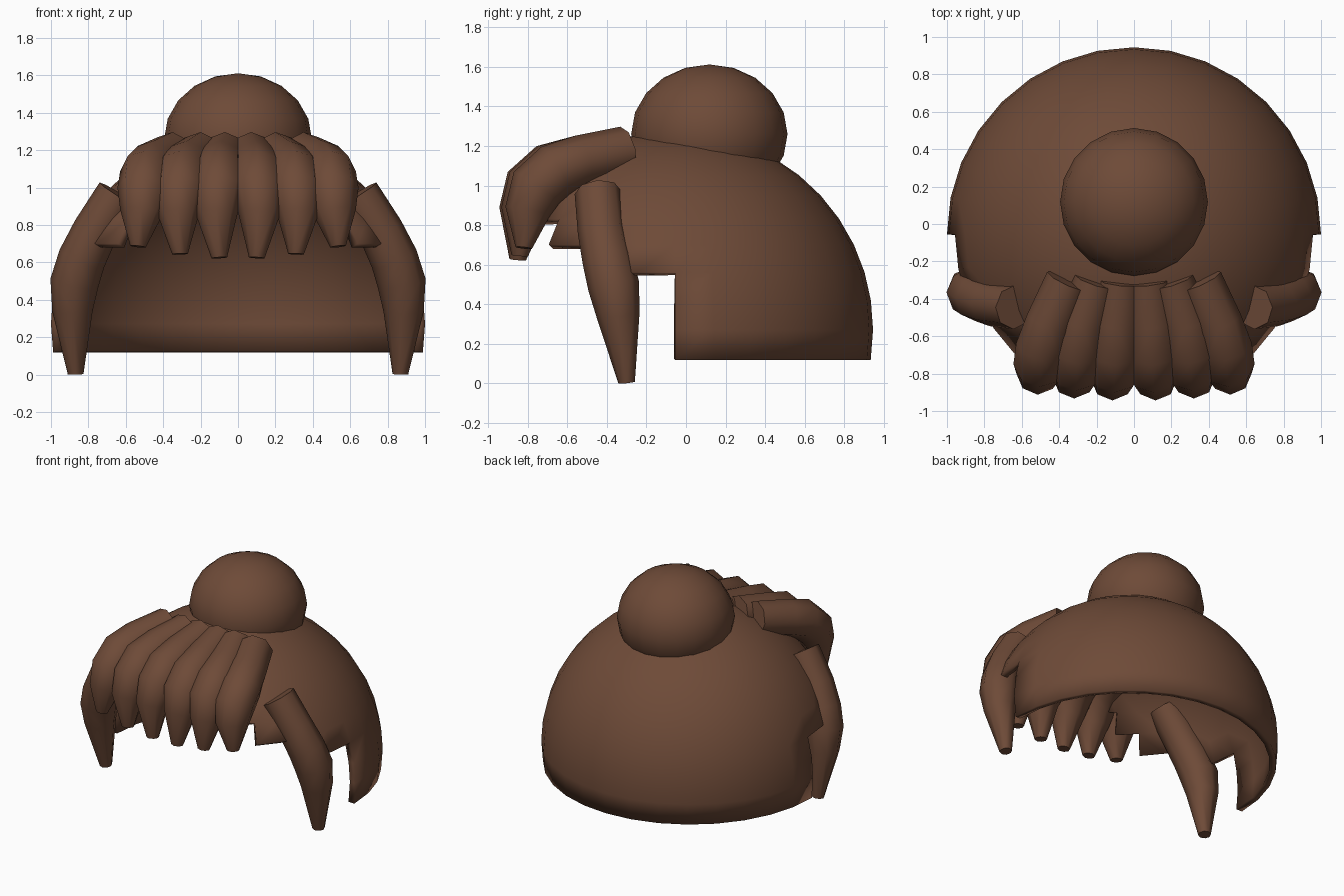
import bpy, bmesh, math
from mathutils import Vector

if "Cube" in bpy.data.objects:
    bpy.data.objects.remove(bpy.data.objects["Cube"])

brown = bpy.data.materials.new("hair brown")
brown.diffuse_color = (0.155, 0.069, 0.039, 1)
brown.use_nodes = True
brown.node_tree.nodes["Principled BSDF"].inputs["Base Color"].default_value = brown.diffuse_color


def finish(name, bm, angle=40):
    bmesh.ops.recalc_face_normals(bm, faces=bm.faces)
    me = bpy.data.meshes.new(name)
    bm.to_mesh(me)
    bm.free()
    me.materials.append(brown)
    ob = bpy.data.objects.new(name, me)
    bpy.context.collection.objects.link(ob)
    bpy.ops.object.select_all(action='DESELECT')
    ob.select_set(True)
    bpy.context.view_layer.objects.active = ob
    bpy.ops.object.shade_smooth_by_angle(angle=math.radians(angle))
    return ob


def lock(name, path, ref, mirror, sides=8):
    """Tapered tube along (x, y, z, radius) points."""
    pts = [Vector(p[:3]) for p in path]
    bm = bmesh.new()
    rings = []
    for i, p in enumerate(pts):
        t = (pts[min(i + 1, len(pts) - 1)] - pts[max(i - 1, 0)]).normalized()
        a = (ref - t * ref.dot(t)).normalized()
        b = t.cross(a)
        ring = []
        for k in range(sides):
            w = math.tau * k / sides
            v = p + (a * math.cos(w) + b * math.sin(w)) * path[i][3]
            ring.append(bm.verts.new((v.x * mirror, v.y, max(v.z, 0))))
        rings.append(ring)
    for r, s in zip(rings, rings[1:]):
        for k in range(sides):
            j = (k + 1) % sides
            bm.faces.new((r[k], r[j], s[j], s[k]))
    bm.faces.new(rings[0])
    bm.faces.new(rings[-1])
    return finish(name, bm, 50)


# Hair cap: open dome, stepped away around the face
SEG = 32
CY, CZ = -0.055, 0.272
lats = [-8.8, 0, 8.5] + [16.8 + 8.6 * k for k in range(8)]
bm = bmesh.new()
grid = []
for lat in lats:
    la = math.radians(lat)
    grid.append([bm.verts.new((math.cos(la) * math.cos(math.tau * k / SEG),
                               CY + math.cos(la) * math.sin(math.tau * k / SEG),
                               CZ + math.sin(la))) for k in range(SEG)])
pole = bm.verts.new((0, CY, CZ + 1))


def first_row(k):
    """Lowest row of faces kept in column k."""
    if k < SEG // 2:
        return 0
    c = min(k - SEG // 2, SEG - 1 - k)      # columns counted from the side
    return (3, 3, 4, 4, 5, 6, 6, 6)[c]


for i in range(len(lats) - 1):
    for k in range(SEG):
        if i >= first_row(k):
            j = (k + 1) % SEG
            bm.faces.new((grid[i][k], grid[i][j], grid[i + 1][j], grid[i + 1][k]))
for k in range(SEG):
    bm.faces.new((grid[-1][k], grid[-1][(k + 1) % SEG], pole))
bmesh.ops.delete(bm, geom=[v for v in bm.verts if not v.link_faces], context='VERTS')
cap = finish("hair_cap", bm)
shell = cap.modifiers.new("thickness", 'SOLIDIFY')
shell.thickness = 0.045
shell.offset = -1

# Slightly flattened bun on top
bm = bmesh.new()
bmesh.ops.create_uvsphere(bm, u_segments=20, v_segments=10, radius=0.395)
bmesh.ops.scale(bm, verts=bm.verts, vec=(1, 1, 0.89))
bmesh.ops.translate(bm, verts=bm.verts, vec=(0, 0.118, 1.26))
finish("bun", bm)

# Fringe strands and side locks on both sides
# root x, middle x, tip x, forward shift, tip z
strands = [(0.07, 0.105, 0.10, -0.03, 0.625),
           (0.20, 0.31, 0.31, -0.02, 0.645),
           (0.35, 0.505, 0.535, 0.0, 0.685)]
for m, side in ((1, "right"), (-1, "left")):
    for n, (rx, mx, tx, dy, tz) in enumerate(strands):
        lock(f"fringe_{side}_{n + 1}",
             [(rx, -0.305, 1.175, 0.125),
              (rx + (mx - rx) * 0.65, -0.53, 1.125, 0.13),
              (rx + (mx - rx) * 0.92, -0.66 + dy, 1.075, 0.14),
              (mx, -0.755 + dy, 0.99, 0.14),
              (mx + 0.01, -0.80 + dy, 0.87, 0.115),
              (tx, -0.82 + dy, tz, 0.042)], Vector((1, 0, 0)), m)
    lock(f"side_lock_{side}",
         [(0.64, -0.445, 0.965, 0.118),
          (0.765, -0.425, 0.765, 0.122),
          (0.835, -0.395, 0.62, 0.128),
          (0.875, -0.365, 0.49, 0.13),
          (0.885, -0.342, 0.34, 0.108),
          (0.868, -0.30, 0.003, 0.042)], Vector((0, 1, 0)), m)
